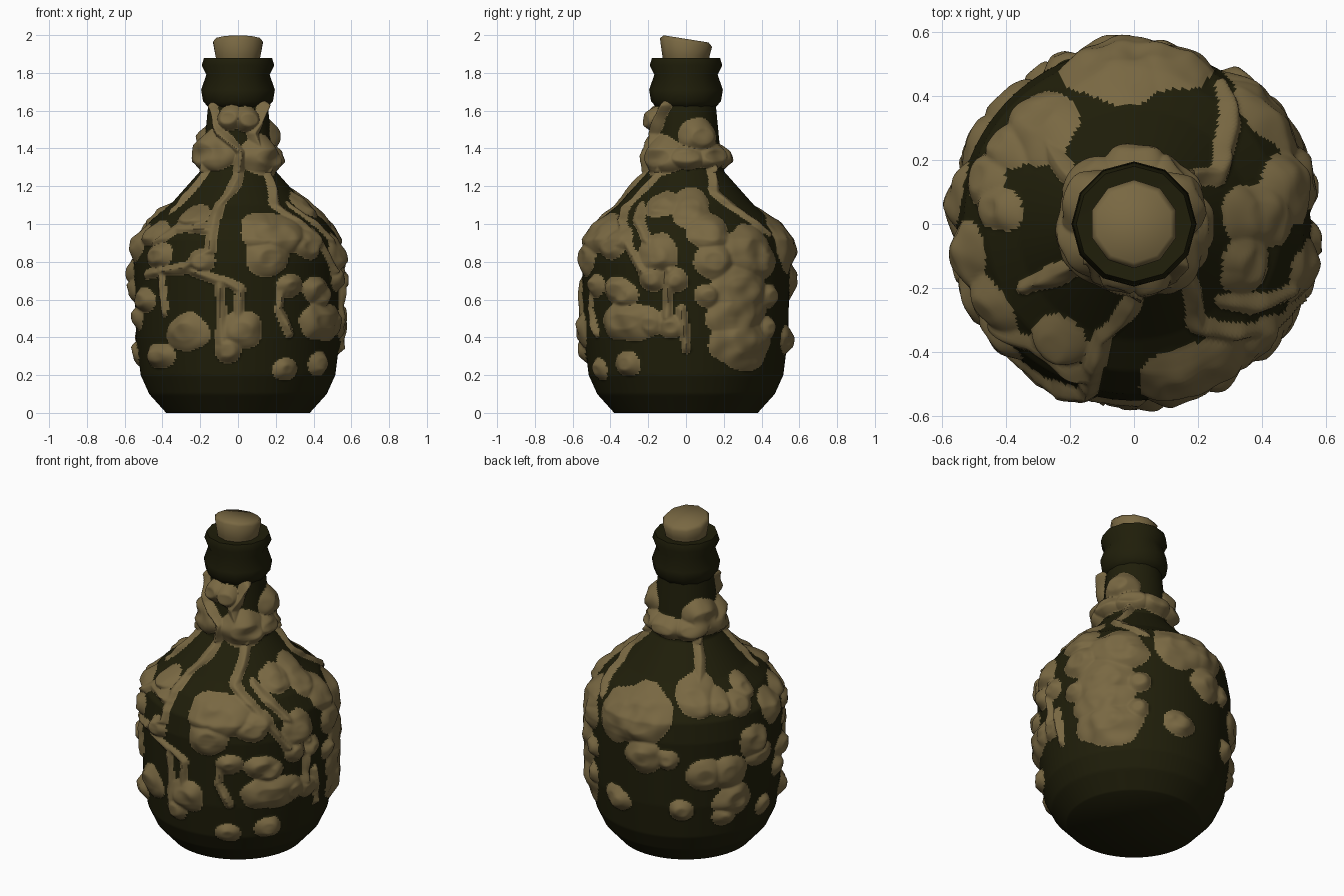
import bpy
import bmesh
from math import asin, cos, sin, pi, radians
from mathutils import Vector, noise

default_cube = bpy.data.objects.get("Cube")
if default_cube:
    bpy.data.objects.remove(default_cube)


def make_material(name, colour):
    material = bpy.data.materials.new(name)
    material.use_nodes = True
    material.diffuse_color = (*colour, 1)
    shader = material.node_tree.nodes["Principled BSDF"]
    shader.inputs["Base Color"].default_value = (*colour, 1)
    return material


dark_glass = make_material("dark_green_glass", (.014, .013, .003))
tan_crust = make_material("tan_crust", (.19, .138, .055))

# Silhouettes as (radius, height)
BODY = [(.38, 0), (.47, .1), (.515, .2), (.54, .4), (.55, .8), (.53, .92),
        (.46, 1.02), (.36, 1.1), (.2, 1.28), (.18, 1.4), (.155, 1.66)]
COLLAR = [(.15, 1.61), (.185, 1.65), (.195, 1.71), (.168, 1.79),
          (.192, 1.84), (.18, 1.88), (.11, 1.87)]
CORK = [(.118, 1.85), (.125, 1.89), (.138, 1.96), (.12, 1.98)]

# Directions around the bottle that the crust is laid out from
FRONT, SIDE, BACK_SIDE, BACK, OTHER_SIDE = map(radians, (0, 90, 140, 215, 270))
LARGE, MEDIUM, SMALL = .16, .11, .07
STEM_WIDTH = .03

# Crust lumps as (across, height), grouped by direction and size
LUMPS = {
    (FRONT, MEDIUM): [(.13, .96), (.16, .82), (-.28, .43), (.02, .44),
                      (.47, .48), (.15, 1.36), (-.17, 1.38)],
    (FRONT, SMALL): [(.28, .67), (-.05, .33), (.43, .65), (.26, .23),
                     (-.43, .3), (-.51, .6), (.38, .88), (.36, 1.1),
                     (-.25, 1.04), (-.43, .83), (-.2, .8), (-.05, 1.56),
                     (.05, 1.55), (-.46, .95)],
    (SIDE, LARGE): [(.3, .65), (.32, .38), (.3, .52)],
    (SIDE, MEDIUM): [(-.48, .95), (.02, 1.08), (.12, .96), (-.16, .84),
                     (.15, .8), (.4, .8), (.07, 1.46)],
    (SIDE, SMALL): [(-.37, .92), (-.18, .71), (-.06, .7), (-.28, .48),
                    (-.08, .45), (.12, .62), (-.33, .62), (-.32, .26),
                    (-.12, 1.11), (-.2, .47)],
    (BACK_SIDE, LARGE): [(-.1, .85), (.28, .9)],
    (BACK_SIDE, SMALL): [(.25, .4), (.03, .62), (.02, .45)],
    (BACK, LARGE): [(-.27, .93)],
    (BACK, MEDIUM): [(.06, 1.05), (-.25, .7), (.12, .6), (.25, .6),
                     (.28, .42), (.1, 1.43)],
    (BACK, SMALL): [(.31, .99), (.2, 1.01), (-.11, .7), (-.03, .38),
                    (-.4, .38), (.43, .65), (.22, .32)],
    (OTHER_SIDE, MEDIUM): [(.1, .9), (-.1, .75)],
    (OTHER_SIDE, SMALL): [(.15, .5), (-.05, 1.05), (0, .32)],
}

# Creeping stems as paths of (across, height)
STEMS = {
    FRONT: [
        [(.14, 1.63), (.08, 1.48), (.12, 1.36)],
        [(-.14, 1.62), (-.1, 1.48), (.02, 1.38), (0, 1.25), (-.1, 1.1),
         (-.15, .86), (-.28, .77), (-.5, .73)],
        [(-.17, 1.33), (-.35, 1.08)],
        [(.17, 1.33), (.2, 1.1), (.33, 1.02), (.44, .92), (.52, .75)],
        [(-.24, .75), (-.1, .7), (-.08, .3)],
        [(-.08, .7), (.01, .65), (0, .45)],
        [(.25, .7), (.22, .55), (.28, .42)],
        [(-.13, .97), (-.33, .98), (-.45, .9)],
        [(-.42, .76), (-.4, .53)]],
    SIDE: [
        [(-.25, 1.1), (-.23, .95), (-.15, .82)],
        [(.15, 1.3), (.16, 1.17), (.45, .95)],
        [(-.09, .75), (-.1, .5)],
        [(-.03, .55), (0, .34)]],
    BACK: [[(.08, 1.3), (.07, 1.06)]],
}


def radius_at(height):
    for (r0, z0), (r1, z1) in zip(BODY, BODY[1:]):
        if height <= z1:
            return r0 + (r1 - r0) * (height - z0) / (z1 - z0)
    return BODY[-1][0]


def facing_angle(across, height):
    ratio = across / (radius_at(height) + .02)
    return asin(max(-.97, min(.97, ratio)))


def wrap(angle):
    return (angle + pi) % (2 * pi) - pi


# Turn the layouts into angles around the bottle
lumps = []
for (view, size), places in LUMPS.items():
    for across, height in places:
        turn = facing_angle(across, height)
        lumps.append((view + turn, height, size / max(.6, cos(turn)), size * .95))
# A thick collar of growth round the sides and back of the neck
for step in range(1, 7):
    lumps.append((step * pi / 4, 1.36, .13, SMALL))
stems = []
for view, paths in STEMS.items():
    for path in paths:
        points = [(view + facing_angle(*p), p[1]) for p in path]
        stems.extend(zip(points, points[1:]))


def crust_amount(angle, height, radius, near_lumps, near_stems):
    """Positive inside the crust, rising toward the middle of each growth."""
    best = -1
    for centre, level, half_width, half_height in near_lumps:
        across = wrap(angle - centre) * radius / half_width
        up = (height - level) / half_height
        best = max(best, 1 - (across * across + up * up) ** .5)
    for (a0, z0), (a1, z1) in near_stems:
        along = Vector((wrap(a1 - a0) * radius, z1 - z0))
        offset = Vector((wrap(angle - a0) * radius, height - z0))
        t = max(0, min(1, offset.dot(along) / along.length_squared))
        gap = (offset - along * t).length
        best = max(best, .45 * (1 - gap / STEM_WIDTH))
    return best


def skin_rings(bm, rings):
    """Join rings of vertices with quads and close both ends."""
    for low, high in zip(rings, rings[1:]):
        for i in range(len(low)):
            bm.faces.new((low[i - 1], low[i], high[i], high[i - 1]))
    bm.faces.new(rings[0])
    bm.faces.new(rings[-1])


def finish(name, bm, materials, sharp_angle):
    mesh = bpy.data.meshes.new(name)
    bmesh.ops.recalc_face_normals(bm, faces=bm.faces)
    bm.to_mesh(mesh)
    bm.free()
    for material in materials:
        mesh.materials.append(material)
    part = bpy.data.objects.new(name, mesh)
    bpy.context.collection.objects.link(part)
    bpy.ops.object.select_all(action="DESELECT")
    part.select_set(True)
    bpy.context.view_layer.objects.active = part
    bpy.ops.object.shade_smooth_by_angle(angle=radians(sharp_angle))


# Bottle body with raised crust
SEGMENTS, ROWS = 300, 210
bm = bmesh.new()
rings, amounts = [], {}
for row in range(ROWS + 1):
    height = BODY[-1][1] * row / ROWS
    radius = radius_at(height)
    near_lumps = [l for l in lumps if abs(height - l[1]) < l[3] * 1.4]
    near_stems = [s for s in stems
                  if min(s[0][1], s[1][1]) - STEM_WIDTH * 2 < height
                  < max(s[0][1], s[1][1]) + STEM_WIDTH * 2]
    ring = []
    for i in range(SEGMENTS):
        angle = 2 * pi * i / SEGMENTS
        outward = Vector((sin(angle), -cos(angle), 0))
        spot = outward * radius + Vector((0, 0, height))
        amount = crust_amount(angle, height, radius, near_lumps, near_stems)
        amount += .2 * noise.noise(spot * 9)
        swell = min(1, max(0, amount) * 1.8) ** .8
        depth = .055 if height > 1.28 else .036
        lift = swell * depth * (1 + .5 * noise.noise(spot * 12))
        vert = bm.verts.new(spot + outward * lift)
        amounts[vert] = amount
        ring.append(vert)
    rings.append(ring)
skin_rings(bm, rings)
for face in bm.faces:
    if len(face.verts) == 4:
        face.material_index = int(sum(amounts[v] for v in face.verts) > 0)
finish("bottle_body", bm, [dark_glass, tan_crust], 60)


def lathe(name, profile, sides, material, tilt):
    bm = bmesh.new()
    rings = []
    for radius, height in profile:
        ring = []
        for i in range(sides):
            angle = 2 * pi * i / sides
            x, y = radius * sin(angle), -radius * cos(angle)
            lean = -y * tilt if height > 1.95 else 0
            ring.append(bm.verts.new((x, y, height + lean)))
        rings.append(ring)
    skin_rings(bm, rings)
    finish(name, bm, [material], 55)


# Bottle lip and stopper
lathe("neck_collar", COLLAR, 12, dark_glass, 0)
lathe("cork_stopper", CORK, 10, tan_crust, .16)
